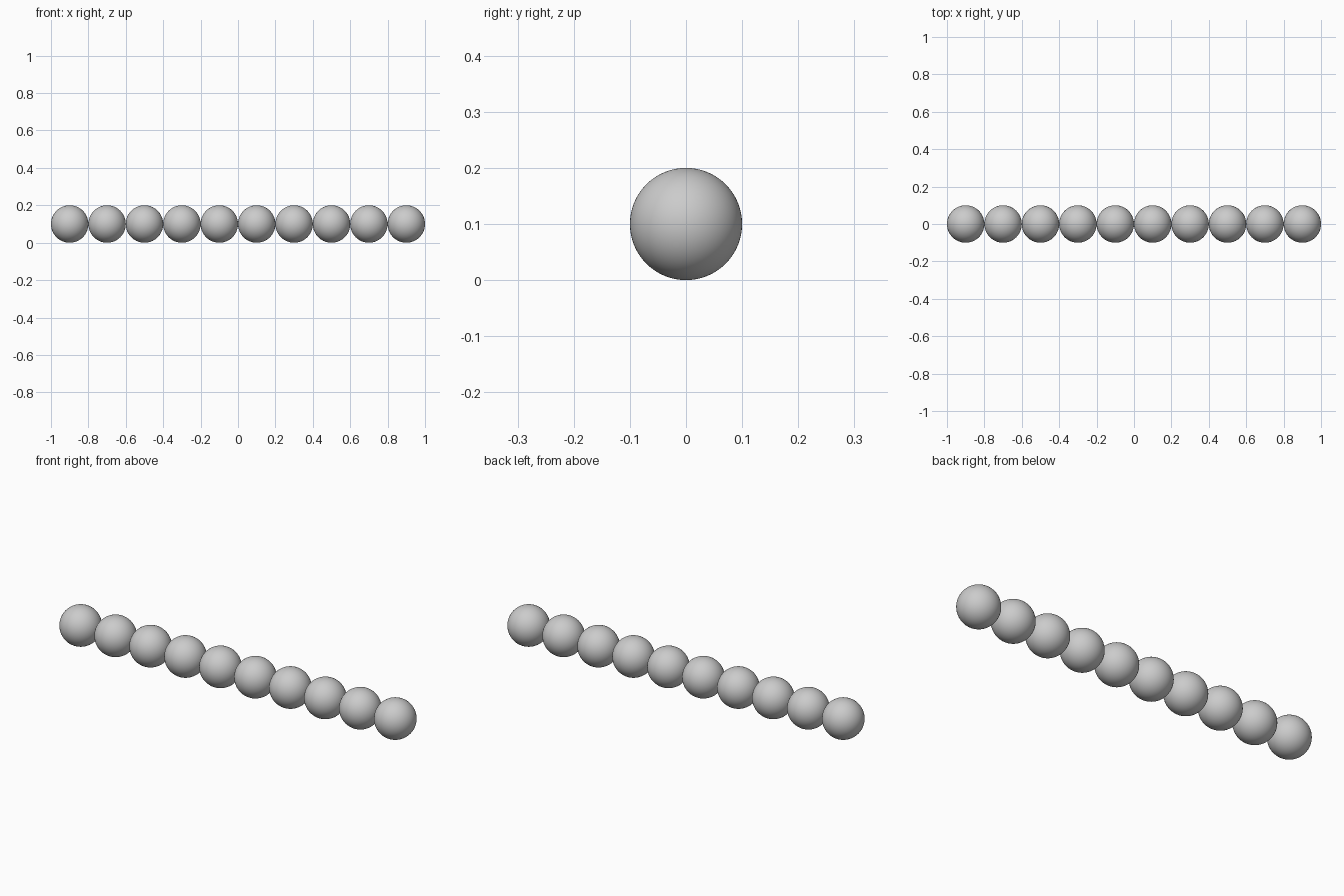
import bpy

if "Cube" in bpy.data.objects:
    bpy.data.objects.remove(bpy.data.objects["Cube"])

RADIUS = 0.1
COUNT = 10

# Row of touching balls along x, resting on z = 0
for i in range(COUNT):
    x = (2 * i - COUNT + 1) * RADIUS
    bpy.ops.mesh.primitive_uv_sphere_add(
        segments=64, ring_count=32, radius=RADIUS, location=(x, 0, RADIUS))
    ball = bpy.context.object
    ball.name = f"ball_{i + 1}"
    bpy.ops.object.shade_smooth()
